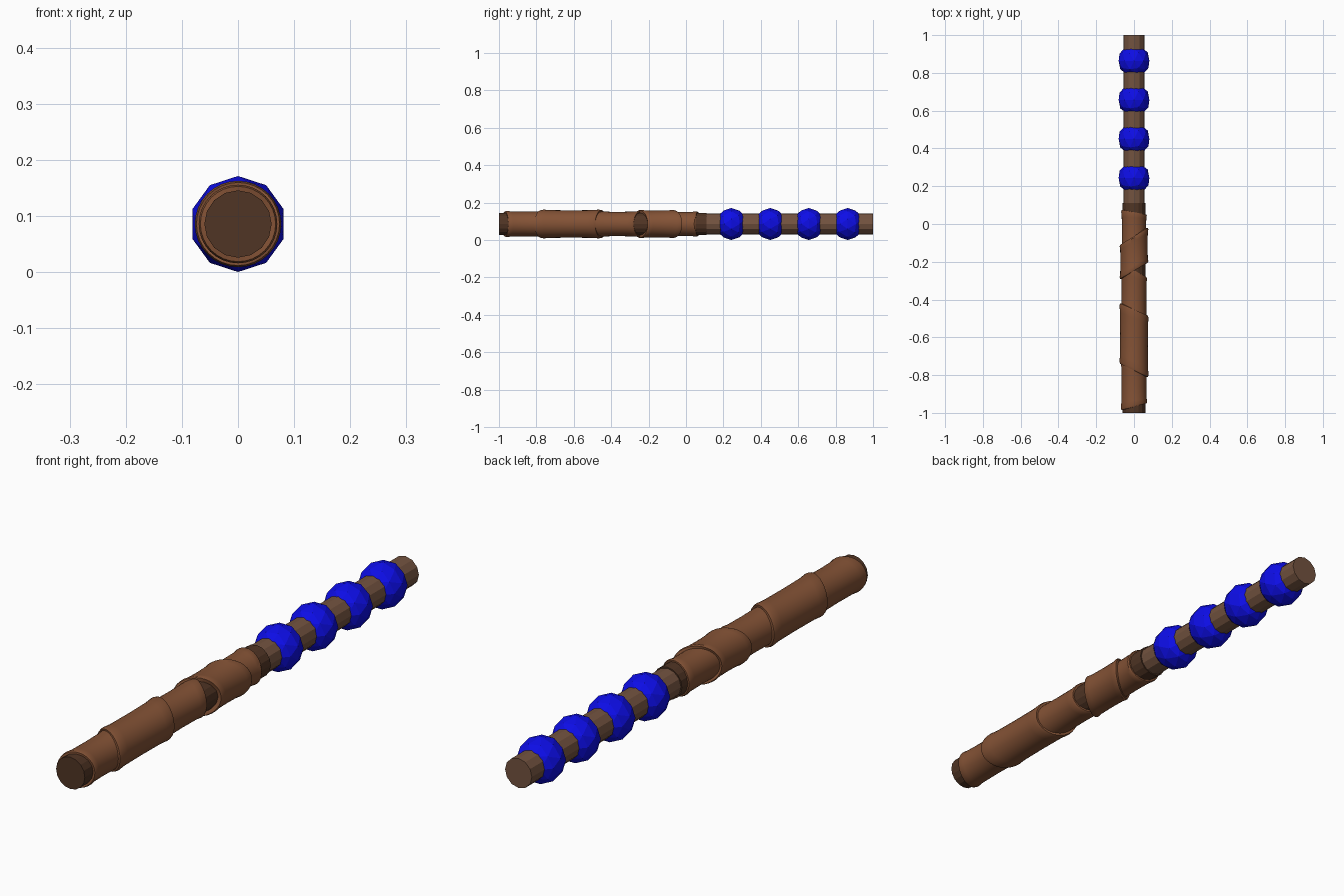
import bpy, bmesh, math
from mathutils import Matrix

cube = bpy.data.objects.get("Cube")
if cube:
    bpy.data.objects.remove(cube)

AXIS_Z = 0.086


def material(name, rgb):
    m = bpy.data.materials.new(name)
    m.use_nodes = True
    m.diffuse_color = (*rgb, 1)
    bsdf = next(n for n in m.node_tree.nodes if n.type == "BSDF_PRINCIPLED")
    bsdf.inputs["Base Color"].default_value = (*rgb, 1)
    return m


wood = material("rod brown", (0.17, 0.085, 0.05))
dark = material("dark brown", (0.08, 0.035, 0.018))
leather = material("leather brown", (0.23, 0.085, 0.036))
blue = material("bead blue", (0.004, 0.004, 0.8))


def make_object(name, bm, mat, smooth=False):
    bmesh.ops.recalc_face_normals(bm, faces=bm.faces)
    mesh = bpy.data.meshes.new(name)
    bm.to_mesh(mesh)
    bm.free()
    mesh.materials.append(mat)
    ob = bpy.data.objects.new(name, mesh)
    ob.location.z = AXIS_Z
    bpy.context.collection.objects.link(ob)
    if smooth:
        bpy.ops.object.select_all(action="DESELECT")
        ob.select_set(True)
        bpy.context.view_layer.objects.active = ob
        bpy.ops.object.shade_smooth_by_angle(angle=math.radians(35))
    return ob


def rod(name, y0, y1, radius, sides, mat):
    bm = bmesh.new()
    place = Matrix.Translation((0, (y0 + y1) / 2, 0)) @ Matrix.Rotation(math.pi / 2, 4, "X")
    bmesh.ops.create_cone(bm, cap_ends=True, segments=sides, radius1=radius,
                          radius2=radius, depth=y1 - y0, matrix=place)
    return make_object(name, bm, mat)


def sleeve(name, radius, front, back, sides=32):
    """Tube with slanted ends; front and back give y at the right (-x) and left (+x)."""
    inner = 0.055
    # (fraction along the length, radius), with slightly raised rims
    profile = [(0, inner), (0, radius), (0.04, radius + 0.003), (0.15, radius),
               (0.5, radius - 0.001), (0.85, radius), (0.96, radius + 0.003),
               (1, radius), (1, inner)]
    bm = bmesh.new()
    rings = []
    for t, r in profile:
        ring = []
        for i in range(sides):
            a = 2 * math.pi * i / sides
            side = (math.cos(a) + 1) / 2
            y0 = front[0] + (front[1] - front[0]) * side
            y1 = back[0] + (back[1] - back[0]) * side
            ring.append(bm.verts.new((r * math.cos(a), y0 + (y1 - y0) * t, r * math.sin(a))))
        rings.append(ring)
    for a, b in zip(rings, rings[1:] + rings[:1]):
        for i in range(sides):
            j = (i + 1) % sides
            bm.faces.new((a[i], a[j], b[j], b[i]))
    return make_object(name, bm, leather, smooth=True)


# Core rods
rod("shaft", 0.1, 1.0, 0.056, 12, wood)
rod("grip_core", -1.0, 0.11, 0.06, 16, dark)

# Leather wraps, front to back
sleeve("wrap_front", 0.067, (-0.985, -0.95), (-0.72, -0.78))
sleeve("wrap_long", 0.074, (-0.74, -0.81), (-0.42, -0.485))
sleeve("wrap_middle", 0.066, (-0.46, -0.52), (-0.21, -0.28))
sleeve("wrap_short", 0.073, (-0.29, -0.205), (-0.11, -0.02))
sleeve("wrap_back", 0.065, (-0.16, -0.1), (0.075, 0.05))

# Faceted beads
for i in range(4):
    bm = bmesh.new()
    place = Matrix.Translation((0, 0.243 + i * 0.207, 0)) @ Matrix.Rotation(math.pi / 2, 4, "X")
    bmesh.ops.create_icosphere(bm, subdivisions=2, radius=0.0855, matrix=place)
    make_object(f"bead_{i + 1}", bm, blue)
